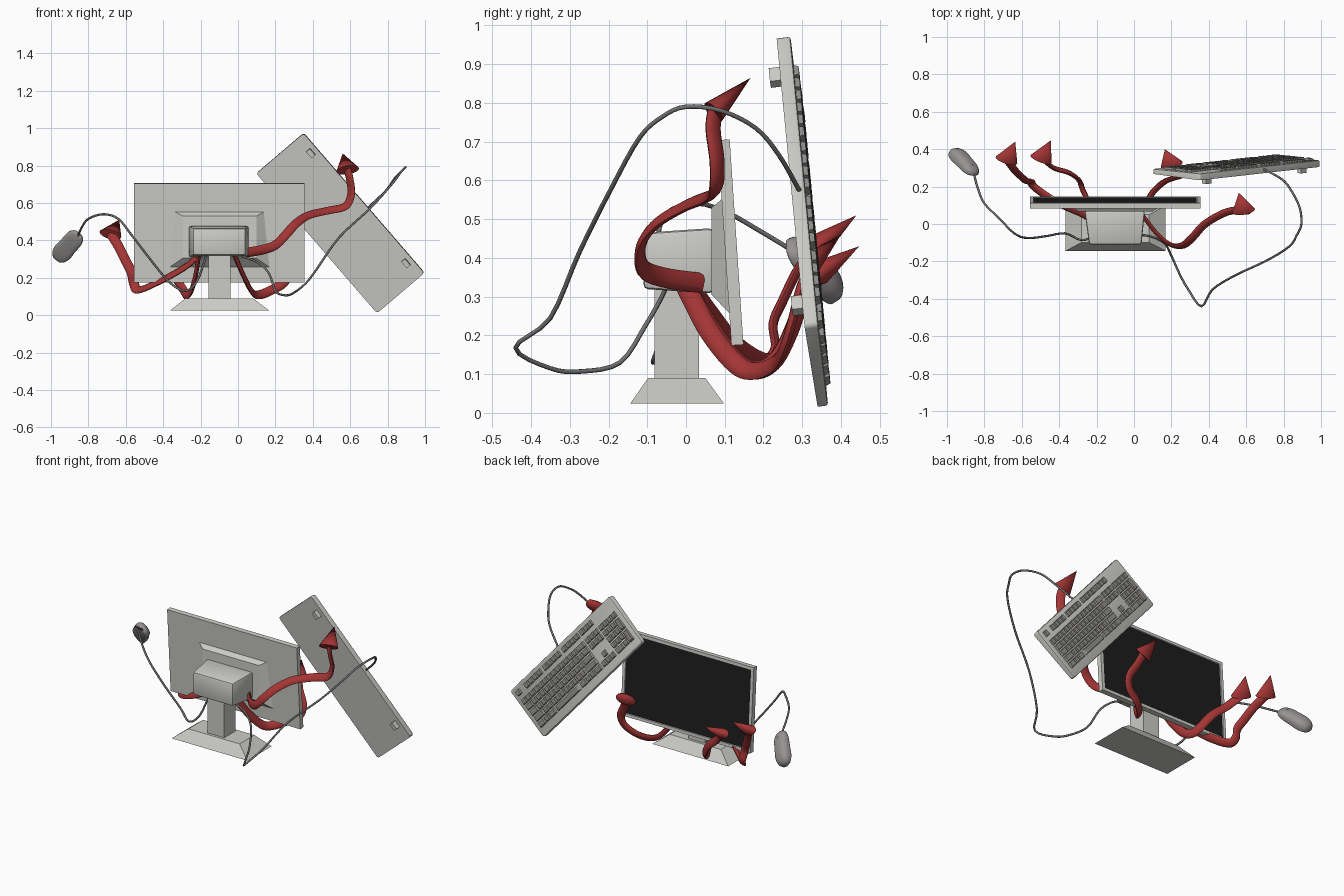
import bpy, bmesh, math
from mathutils import Vector, Matrix

if "Cube" in bpy.data.objects:
    bpy.data.objects.remove(bpy.data.objects["Cube"])


def mat(name, r, g, b):
    m = bpy.data.materials.new(name)
    m.diffuse_color = (r, g, b, 1)
    m.use_nodes = True
    m.node_tree.nodes["Principled BSDF"].inputs["Base Color"].default_value = m.diffuse_color
    return m


CASE = mat("light_grey_case", .60, .60, .57)
BLACK = mat("screen_black", .012, .012, .012)
KEYS = mat("key_grey", .29, .28, .27)
MOUSE = mat("mouse_grey", .31, .29, .29)
CABLE = mat("cable_grey", .17, .165, .165)
RED = mat("arrow_red", .37, .035, .035)


def finish(name, bm, mats, smooth=None, world=None):
    bmesh.ops.recalc_face_normals(bm, faces=bm.faces)
    me = bpy.data.meshes.new(name)
    bm.to_mesh(me)
    bm.free()
    for m in mats:
        me.materials.append(m)
    ob = bpy.data.objects.new(name, me)
    bpy.context.collection.objects.link(ob)
    if world:
        ob.matrix_world = world
    if smooth:
        bpy.ops.object.select_all(action='DESELECT')
        ob.select_set(True)
        bpy.context.view_layer.objects.active = ob
        bpy.ops.object.shade_smooth_by_angle(angle=math.radians(smooth))
    return ob


def box(bm, c, s, top=1.0):
    """Box at centre c with size s; the +z end is scaled by top."""
    v = [bm.verts.new((c[0] + x * s[0] / 2 * (top if z > 0 else 1),
                       c[1] + y * s[1] / 2 * (top if z > 0 else 1), c[2] + z * s[2] / 2))
         for z in (-1, 1) for x, y in ((-1, -1), (1, -1), (1, 1), (-1, 1))]
    loft_faces(bm, v)


def loft_faces(bm, v):
    bm.faces.new(v[3::-1])
    bm.faces.new(v[4:8])
    for i in range(4):
        j = (i + 1) % 4
        bm.faces.new((v[i], v[j], v[4 + j], v[4 + i]))


def frustum(name, ra, ta, rb, tb, axis, bevel=0):
    """Loft between rectangles (u0, u1, v0, v1) at ta and tb along y or z."""
    bm = bmesh.new()
    vs = []
    for (u0, u1, v0, v1), t in ((ra, ta), (rb, tb)):
        for u, v in ((u0, v0), (u1, v0), (u1, v1), (u0, v1)):
            vs.append(bm.verts.new((u, t, v) if axis == 'y' else (u, v, t)))
    loft_faces(bm, vs)
    if bevel:
        bmesh.ops.bevel(bm, geom=bm.edges[:], offset=bevel, segments=2, affect='EDGES', profile=.5)
    return finish(name, bm, [CASE], 30 if bevel else None)


def spline(pts, n=5):
    """Catmull-Rom resampling."""
    p = [Vector(q) for q in pts]
    p = [2 * p[0] - p[1]] + p + [2 * p[-1] - p[-2]]
    out = []
    for i in range(1, len(p) - 2):
        a, b, c, d = p[i - 1:i + 3]
        for k in range(n):
            t = k / n
            out.append(.5 * (2 * b + (c - a) * t + (2 * a - 5 * b + 4 * c - d) * t * t
                             + (3 * b - a - 3 * c + d) * t ** 3))
    return out + [p[-2]]


def sweep(bm, path, wide, rw, rt, sides):
    """Elliptical tube along path, carried without twist from a start direction."""
    rings, w = [], Vector(wide)
    for i, p in enumerate(path):
        t = (path[min(i + 1, len(path) - 1)] - path[max(i - 1, 0)]).normalized()
        w = (w - t * w.dot(t)).normalized()
        h = t.cross(w)
        rings.append([bm.verts.new(p + w * rw * math.cos(a) + h * rt * math.sin(a))
                      for a in (2 * math.pi * k / sides for k in range(sides))])
    for r, s in zip(rings, rings[1:]):
        for k in range(sides):
            j = (k + 1) % sides
            bm.faces.new((r[k], r[j], s[j], s[k]))
    bm.faces.new(rings[0][::-1])
    bm.faces.new(rings[-1])


# Stand and monitor housing
frustum("stand_base", (-.365, .168, -.144, .098), .024, (-.28, .08, -.098, .05), .09, 'z')
frustum("stand_neck", (-.157, -.04, -.081, .034), .088, (-.157, -.04, -.081, .034), .33, 'z')
frustum("neck_housing", (-.24, .04, .32, .465), -.11, (-.264, .058, .308, .477), .07, 'y', .012)
frustum("monitor_back", (-.295, .098, .305, .53), .066, (-.365, .168, .257, .567), .112, 'y')

# Tilted panel with the screen inset on its +y side
bm = bmesh.new()
box(bm, (0, 0, 0), (.91, .031, .531))
bm.normal_update()
front = [f for f in bm.faces if abs(f.calc_center_median().y - .0155) < 1e-4]
bmesh.ops.inset_region(bm, faces=front, thickness=.026)
bmesh.ops.inset_region(bm, faces=front, thickness=.003, depth=-.005)
front[0].material_index = 1
finish("monitor_panel", bm, [CASE, BLACK],
       world=Matrix.Translation((-.10, .115, .44)) @ Matrix.Rotation(.067, 4, 'X'))

# Keyboard frame: u = typing right, v = towards rear, w = key side
u = -Vector((.645, .072, -.746)).normalized()
v = Vector((.257, -.035, .213))
v = (v - u * v.dot(u)).normalized()
w = u.cross(v)
KB = Matrix.Translation((.547, .287, .491)) @ Matrix((u, v, w)).transposed().to_4x4()
L, D = .99, .334


def deck(y):
    return .0315 + .009 * y / D


bm = bmesh.new()
vs = [bm.verts.new((x * L / 2, y * D / 2, z * deck(y * D / 2)))
      for z in (0, 1) for x, y in ((-1, -1), (1, -1), (1, 1), (-1, 1))]
loft_faces(bm, vs)
corner = [e for e in bm.edges if abs(e.verts[0].co.x - e.verts[1].co.x) < 1e-5
          and abs(e.verts[0].co.y - e.verts[1].co.y) < 1e-5]
bmesh.ops.bevel(bm, geom=corner, offset=.014, segments=3, affect='EDGES', profile=.5)
rim = [e for e in bm.edges if all(abs(q.co.z - deck(q.co.y)) < 1e-4 for q in e.verts)]
bmesh.ops.bevel(bm, geom=rim, offset=.007, segments=2, affect='EDGES', profile=.5)
finish("keyboard_body", bm, [CASE], 35, KB)

# Keyboard feet
bm = bmesh.new()
for x in (-.39, .39):
    box(bm, (x, .128, -.013), (.045, .026, .032))
finish("keyboard_feet", bm, [CASE], world=KB)

# Keys: each row lists (start, widths) in key units
bm = bmesh.new()
U = .0415
rows = [
    [(0, [1.5] + [1] * 11 + [1, 1.5]), (15.25, [1, 1, 1]), (18.5, [1, 1, 1, 1])],
    [(0, [1] * 13 + [2]), (15.25, [1, 1, 1]), (18.5, [1, 1, 1, 1])],
    [(0, [1.5] + [1] * 12 + [1.5]), (15.25, [1, 1, 1]), (18.5, [1, 1, 1])],
    [(0, [1.75] + [1] * 11 + [2.25]), (18.5, [1, 1, 1])],
    [(0, [2.25] + [1] * 10 + [2.75]), (16.25, [1]), (18.5, [1, 1, 1])],
    [(0, [1.5, 1, 1.5, 6, 1.5, 1, 1, 1.5]), (15.25, [1, 1, 1]), (18.5, [2, 1])],
]
rows[0] = [(0, [1]), (2, [1] * 4), (6.5, [1] * 4), (11, [1] * 4), (15.25, [1] * 3)]


def key(x, y, sx, sy):
    box(bm, (x, y, deck(y) + .005), (sx, sy, .014), .82)


for r, row in enumerate(rows):
    y = .125 - r * U - (.018 if r else 0)
    for start, widths in row:
        x = -.467 + start * U
        for k in widths:
            key(x + k * U / 2, y, k * U - .007, U - .007)
            x += k * U
for r in (2.5, 4.5):  # tall number pad keys
    key(-.467 + 22 * U, .107 - r * U, U - .007, 2 * U - .007)
finish("keyboard_keys", bm, [KEYS], world=KB)

# Mouse: rounded shell with a flattened underside
a = Vector((.55, -.55, .63)).normalized()
n = Vector((.30, .70, .35))
n = (n - a * n.dot(a)).normalized()
MS = Matrix.Translation((-.912, .322, .366)) @ Matrix((a, n.cross(a), n)).transposed().to_4x4()
bm = bmesh.new()
bmesh.ops.create_uvsphere(bm, u_segments=24, v_segments=14, radius=1)
for q in bm.verts:
    x, y, z = (math.copysign(abs(c) ** .75, c) for c in q.co)
    waist = 1 - .12 * math.exp(-((x - .1) / .35) ** 2)
    q.co = (x * .112, y * .056 * waist, z * (.048 - .010 * x if z > 0 else .016))
finish("mouse_body", bm, [MOUSE], 50, MS)
bm = bmesh.new()
bmesh.ops.create_cone(bm, cap_ends=True, segments=14, radius1=.014, radius2=.014, depth=.010,
                      matrix=Matrix.Translation((.062, 0, .026)) @ Matrix.Rotation(math.pi / 2, 4, 'X'))
finish("mouse_wheel", bm, [CABLE], 40, MS)

# Cables
cables = {
    "mouse_cable": [(-.855, .265, .425), (-.835, .19, .47), (-.80, .11, .515), (-.72, .03, .54),
                    (-.64, -.05, .515), (-.57, -.075, .43), (-.47, -.065, .30), (-.37, -.05, .18),
                    (-.285, -.085, .13), (-.22, -.07, .18), (-.17, -.04, .315)],
    "keyboard_cable": [(.69, .295, .57), (.79, .24, .665), (.84, .18, .735), (.885, .09, .78),
                       (.895, 0, .79), (.87, -.06, .765), (.83, -.12, .71), (.71, -.195, .575),
                       (.54, -.275, .415), (.42, -.35, .245), (.36, -.44, .168), (.29, -.35, .115),
                       (.245, -.27, .107), (.20, -.17, .13), (.165, -.105, .225), (.10, -.07, .285),
                       (.02, -.055, .315)],
}
for name, pts in cables.items():
    bm = bmesh.new()
    sweep(bm, spline(pts, 4), (.1, .2, 1), .006, .006, 8)
    finish(name, bm, [CABLE], 60)

# Flattened arrows: path, last point is the tip of the head; start direction of the wide side
arrows = {
    "arrow_right_rear": ((0, 0, 1), [(.05, .04, .335), (.13, -.06, .35), (.20, -.112, .375),
                         (.26, -.115, .435), (.31, -.075, .49), (.38, 0, .535), (.485, .06, .56),
                         (.575, .078, .583), (.605, .08, .65), (.597, .07, .73), (.585, .075, .78),
                         (.56, .167, .865)]),
    "arrow_left_outer": ((0, .8, .5), [(-.20, .01, .325), (-.285, .06, .255), (-.42, .12, .18),
                         (-.53, .195, .135), (-.555, .23, .165), (-.57, .225, .23),
                         (-.60, .25, .29), (-.64, .29, .37), (-.68, .345, .435), (-.635, .44, .51)]),
    "arrow_left_inner": ((0, .8, .5), [(-.21, 0, .325), (-.225, .06, .22), (-.25, .13, .13),
                         (-.275, .185, .11), (-.295, .235, .14), (-.35, .275, .22),
                         (-.43, .30, .29), (-.495, .35, .365), (-.445, .447, .43)]),
    "arrow_right_front": ((0, .8, .5), [(-.02, 0, .325), (.03, .06, .21), (.075, .13, .125),
                          (.11, .18, .108), (.17, .23, .13), (.245, .255, .175),
                          (.265, .275, .24), (.225, .295, .32), (.20, .32, .385), (.165, .40, .46)]),
}
for name, (wide, pts) in arrows.items():
    bm = bmesh.new()
    sweep(bm, spline(pts[:-1]), wide, .026, .012, 10)
    base, tip = Vector(pts[-2]), Vector(pts[-1])
    t = (tip - base).normalized()
    wd = (Vector((1, 0, 0)) - t * t.x).normalized()
    h = t.cross(wd)
    ring = [bm.verts.new(base - t * .006 + wd * .062 * math.cos(k * math.pi / 8)
                         + h * .032 * math.sin(k * math.pi / 8)) for k in range(16)]
    apex = bm.verts.new(tip)
    bm.faces.new(ring[::-1])
    for k in range(16):
        bm.faces.new((ring[k], ring[(k + 1) % 16], apex))
    finish(name, bm, [RED], 40)
